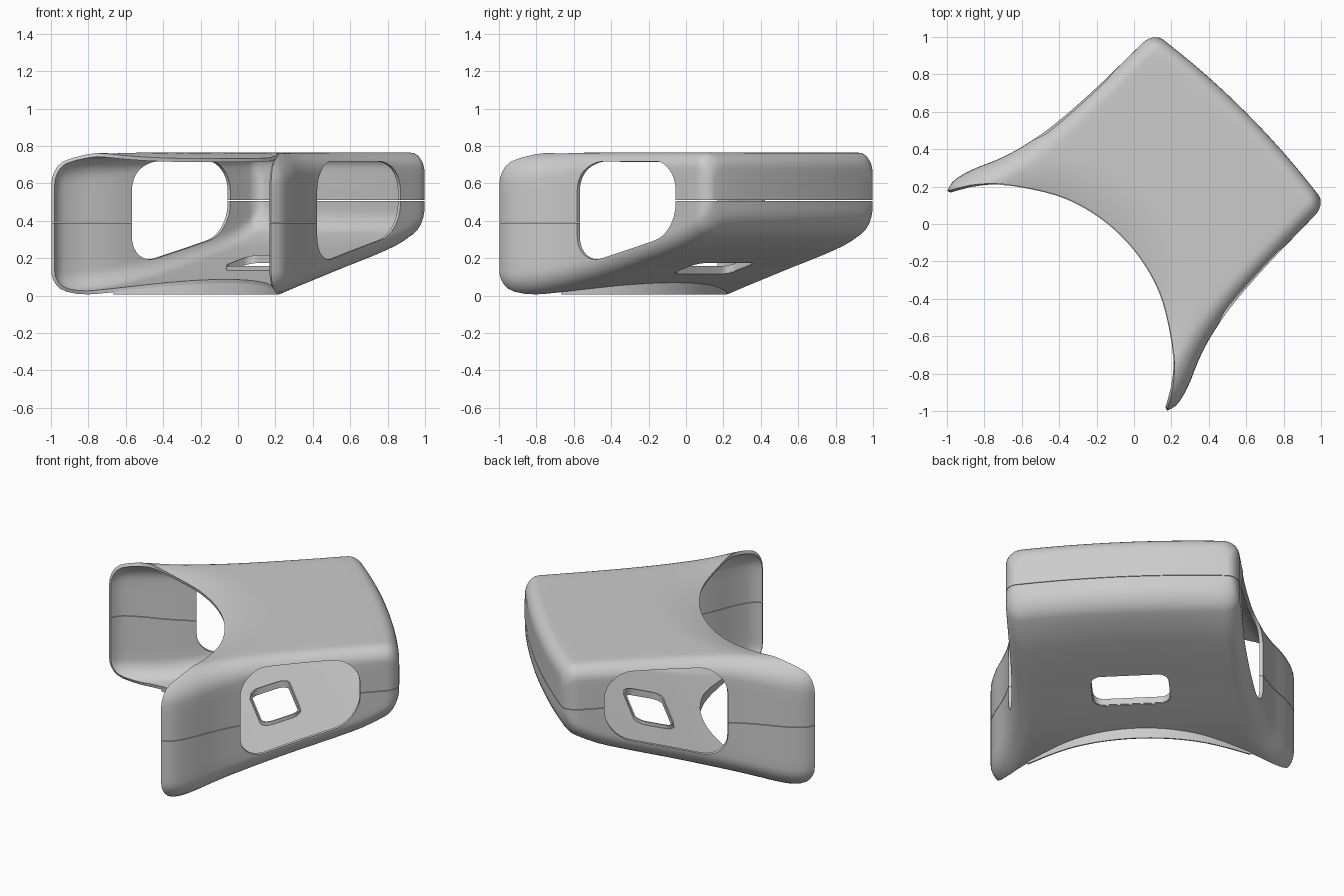
import bpy, bmesh, math
from mathutils import Vector

if "Cube" in bpy.data.objects:
    bpy.data.objects.remove(bpy.data.objects["Cube"])

grey = bpy.data.materials.new("light grey")
grey.use_nodes = True
grey.diffuse_color = (0.6, 0.6, 0.6, 1)
grey.node_tree.nodes["Principled BSDF"].inputs["Base Color"].default_value = (0.6, 0.6, 0.6, 1)


def curve(points):
    """Smooth function through a few (x, y) points, straight beyond the ends."""
    n = len(points)
    slopes = []
    for i in range(n):
        a, b = points[max(i - 1, 0)], points[min(i + 1, n - 1)]
        slopes.append((b[1] - a[1]) / (b[0] - a[0]))

    def f(x):
        if x <= points[0][0]:
            return points[0][1] + slopes[0] * (x - points[0][0])
        if x >= points[-1][0]:
            return points[-1][1] + slopes[-1] * (x - points[-1][0])
        i = max(k for k in range(n - 1) if points[k][0] <= x)
        (x0, y0), (x1, y1) = points[i], points[i + 1]
        h = x1 - x0
        t = (x - x0) / h
        return (y0 * (2*t**3 - 3*t*t + 1) + h * slopes[i] * (t**3 - 2*t*t + t)
                + y1 * (3*t*t - 2*t**3) + h * slopes[i + 1] * (t**3 - t*t))
    return f


# Shape rules along the depth axis u; v runs sideways
half_width = curve([(-.585, .83), (-.52, .846), (-.4, .815), (-.28, .763), (-.15, .72),
                    (.04, .683), (.33, .66), (.8, .65)])
floor_z = curve([(-.7, 0), (-.58, 0), (-.43, .002), (-.1, .065), (.3, .17),
                 (.5, .228), (.62, .27), (.72, .32)])
top_radius = curve([(-.6, .17), (-.4, .15), (0, .10), (.8, .08)])
floor_radius = curve([(-.6, .13), (-.2, .12), (.8, .09)])
mouth = curve([(-.33, -.15), (0, -.09), (.33, -.15), (.615, -.32), (.75, -.45), (.834, -.585)])
ROOF, BACK, ROUND = .765, .72, .08


def section(u, inset=0.0):
    """Rounded cross-section loop as (v, z) points."""
    w = half_width(u) - .06 * inset
    top, bot = ROOF - .085 * inset, floor_z(u) + .09 * inset
    rt, rb = top_radius(u), floor_radius(u)
    arcs = []
    for k, (cv, cz, r) in enumerate([(w - rt, top - rt, rt), (rt - w, top - rt, rt),
                                     (rb - w, bot + rb, rb), (w - rb, bot + rb, rb)]):
        arcs.append([(cv + r * math.cos((k + j / 8) * math.pi / 2),
                      cz + r * math.sin((k + j / 8) * math.pi / 2)) for j in range(9)])
    loop = []
    for k, arc in enumerate(arcs):
        loop += arc
        a, b = arc[-1], arcs[(k + 1) % 4][0]
        m = (24, 8, 24, 8)[k]
        loop += [(a[0] + (b[0] - a[0]) * j / m, a[1] + (b[1] - a[1]) * j / m) for j in range(1, m)]
    return loop


def bowed(u, v):
    """Bow the rear outwards in plan."""
    ramp = min(max((u - .2) / (BACK - .2), 0), 1)
    return u + .045 * (1 - (v / .64) ** 2) * ramp * ramp


def add_object(name, bm):
    mesh = bpy.data.meshes.new(name)
    bm.to_mesh(mesh)
    bm.free()
    mesh.materials.append(grey)
    ob = bpy.data.objects.new(name, mesh)
    bpy.context.collection.objects.link(ob)
    return ob


# Outer skin: rings from the concave mouth to the rear, then a rounded closed rear
count = len(section(0))
start = []
for i in range(count):
    u = -.3
    for _ in range(30):
        u += .5 * (mouth(abs(section(u)[i][0])) - u)
    start.append(u)

rings = []
for k in range(25):
    t = (k / 24) ** 1.3
    ring = []
    for i, u0 in enumerate(start):
        u = u0 + (BACK - u0) * t
        v, z = section(u)[i]
        # the roof dips gently towards the middle of the mouth
        dip = max(0, 1 - (u - u0) / .26) ** 2 * max(0, 1 - (v / .68) ** 4)
        z -= .032 * dip * max(0, (z - .6) / .165)
        ring.append((bowed(u, v), v, z))
    rings.append(ring)
for k in range(1, 8):
    a = k / 7 * math.pi / 2
    u = BACK + ROUND * math.sin(a)
    rings.append([(bowed(u, v), v, z) for v, z in section(u, 1 - math.cos(a))])
last = rings[-1]
mid = (max(p[2] for p in last) + min(p[2] for p in last)) / 2
rear = BACK + ROUND
for s in (.8, .6, .4, .2):
    rings.append([(bowed(rear, v * s), v * s, mid + (z - mid) * s) for _, v, z in last])

bm = bmesh.new()
grid = [[bm.verts.new(p) for p in ring] for ring in rings]
for a, b in zip(grid, grid[1:]):
    for i in range(count):
        j = (i + 1) % count
        bm.faces.new((a[i], a[j], b[j], b[i]))
tip = bm.verts.new((bowed(rear, 0), 0, mid))
caps = [bm.faces.new((grid[-1][i], grid[-1][(i + 1) % count], tip)) for i in range(count)]
bmesh.ops.recalc_face_normals(bm, faces=bm.faces)
caps[0].normal_update()
if caps[0].normal.x < 0:
    bmesh.ops.reverse_faces(bm, faces=bm.faces)
shell = add_object("shell", bm)
wall = shell.modifiers.new("wall", 'SOLIDIFY')
wall.thickness = .02
wall.offset = -1


def rounded(corners, r, n=8):
    """Round a polygon's corners."""
    pts = [Vector(c) for c in corners]
    out = []
    for i, p in enumerate(pts):
        a = p + (pts[i - 1] - p).normalized() * r
        b = p + (pts[(i + 1) % len(pts)] - p).normalized() * r
        for k in range(n + 1):
            t = k / n
            ca, cb = a.lerp(p, .55), b.lerp(p, .55)
            out.append(a * (1-t)**3 + ca * 3*t*(1-t)**2 + cb * 3*t*t*(1-t) + b * t**3)
    return out


cutters = []


def cutter(name, outline, low, high, place):
    """Prism over an outline, subtracted from the shell."""
    cb = bmesh.new()
    rows = [[cb.verts.new(place(p[0], p[1], h)) for p in outline] for h in (low, high)]
    n = len(outline)
    for i in range(n):
        j = (i + 1) % n
        cb.faces.new((rows[0][i], rows[0][j], rows[1][j], rows[1][i]))
    cb.faces.new(rows[0])
    cb.faces.new(rows[1])
    bmesh.ops.recalc_face_normals(cb, faces=cb.faces)
    ob = add_object(name, cb)
    ob.hide_render = True
    cutters.append(ob)
    mod = shell.modifiers.new(name, 'BOOLEAN')
    mod.operation, mod.solver, mod.object = 'DIFFERENCE', 'EXACT', ob


def strip(name, plan, heights, closed):
    """Thin upright band along a plan path, with (low, high) for each point."""
    sb = bmesh.new()
    rows = [[sb.verts.new((p[0], p[1], h[k])) for p, h in zip(plan, heights)] for k in (0, 1)]
    n = len(plan)
    for i in range(n if closed else n - 1):
        j = (i + 1) % n
        sb.faces.new((rows[0][i], rows[0][j], rows[1][j], rows[1][i]))
    ob = add_object(name, sb)
    mod = ob.modifiers.new("thickness", 'SOLIDIFY')
    mod.thickness = .008
    mod.offset = 0
    return ob


# Large side windows, floor slot and the parting seam
window = rounded([(-.112, .16), (.575, .335), (.575, .718), (-.112, .718)], .155)
for side in (-1, 1):
    cutter("side_window", window, .58 * side, 1.1 * side, lambda a, b, h: (a, h, b))
flat = lambda a, b, h: (a, b, h)
slot = rounded([(.1, -.22), (.32, -.22), (.32, .22), (.1, .22)], .06)
cutter("floor_slot", slot, -.2, .45, flat)
cutter("front_seam", [(-1, -1.2), (.2, -1.2), (.2, 1.2), (-1, 1.2)], .388, .391, flat)
cutter("rear_seam", [(.25, -1.2), (1.2, -1.2), (1.2, 1.2), (.25, 1.2)], .507, .51, flat)

# Raised rim inside the slot, and the low skirt under the floor at the mouth
slot_rim = strip("slot_rim", slot, [(floor_z(p[0]) + .004, floor_z(p[0]) + .042) for p in slot], True)
path = [(mouth(abs(v)) + .004, v) for v in (.62 * k / 20 for k in range(-20, 21))]
skirt = strip("floor_skirt", path, [(.006, floor_z(p[0]) + .01) for p in path], False)

# Apply, turn the depth axis onto the diagonal, and smooth
for ob in (shell, slot_rim, skirt):
    bpy.ops.object.select_all(action='DESELECT')
    bpy.context.view_layer.objects.active = ob
    ob.select_set(True)
    for mod in list(ob.modifiers):
        bpy.ops.object.modifier_apply(modifier=mod.name)
    ob.rotation_euler.z = math.pi / 4
    bpy.ops.object.transform_apply(location=False, rotation=True, scale=False)
    bpy.ops.object.shade_smooth_by_angle(angle=math.radians(35))
for ob in cutters:
    bpy.data.objects.remove(ob)
